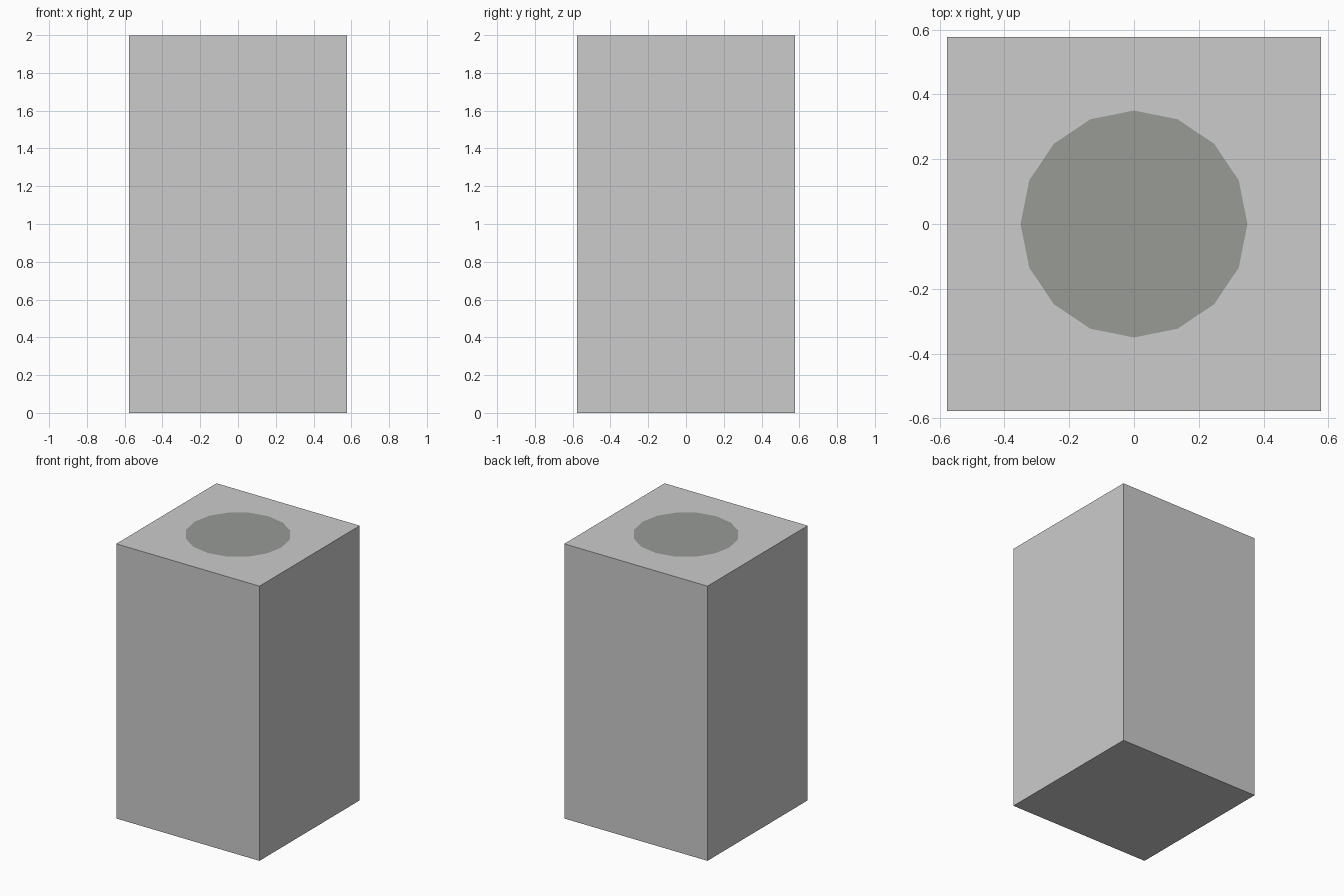
import bpy

if "Cube" in bpy.data.objects:
    bpy.data.objects.remove(bpy.data.objects["Cube"])

WIDTH, HEIGHT = 1.153, 2.0
HOLE_RADIUS, HOLE_SIDES = 0.35, 16
GAP = 0.001  # keeps the dark disc just clear of the top face

# Square block
block_height = HEIGHT - GAP
bpy.ops.mesh.primitive_cube_add(size=1, location=(0, 0, block_height / 2))
block = bpy.context.object
block.name = "block"
block.scale = (WIDTH, WIDTH, block_height)
bpy.ops.object.transform_apply(location=False, rotation=False, scale=True)

# Dark round opening, flush with the top
bpy.ops.mesh.primitive_circle_add(vertices=HOLE_SIDES, radius=HOLE_RADIUS,
                                  fill_type='NGON', location=(0, 0, HEIGHT))
opening = bpy.context.object
opening.name = "top_opening"
dark = bpy.data.materials.new("dark_grey")
dark.diffuse_color = (0.31, 0.325, 0.30, 1)
dark.use_nodes = True
dark.node_tree.nodes["Principled BSDF"].inputs["Base Color"].default_value = dark.diffuse_color
opening.data.materials.append(dark)
